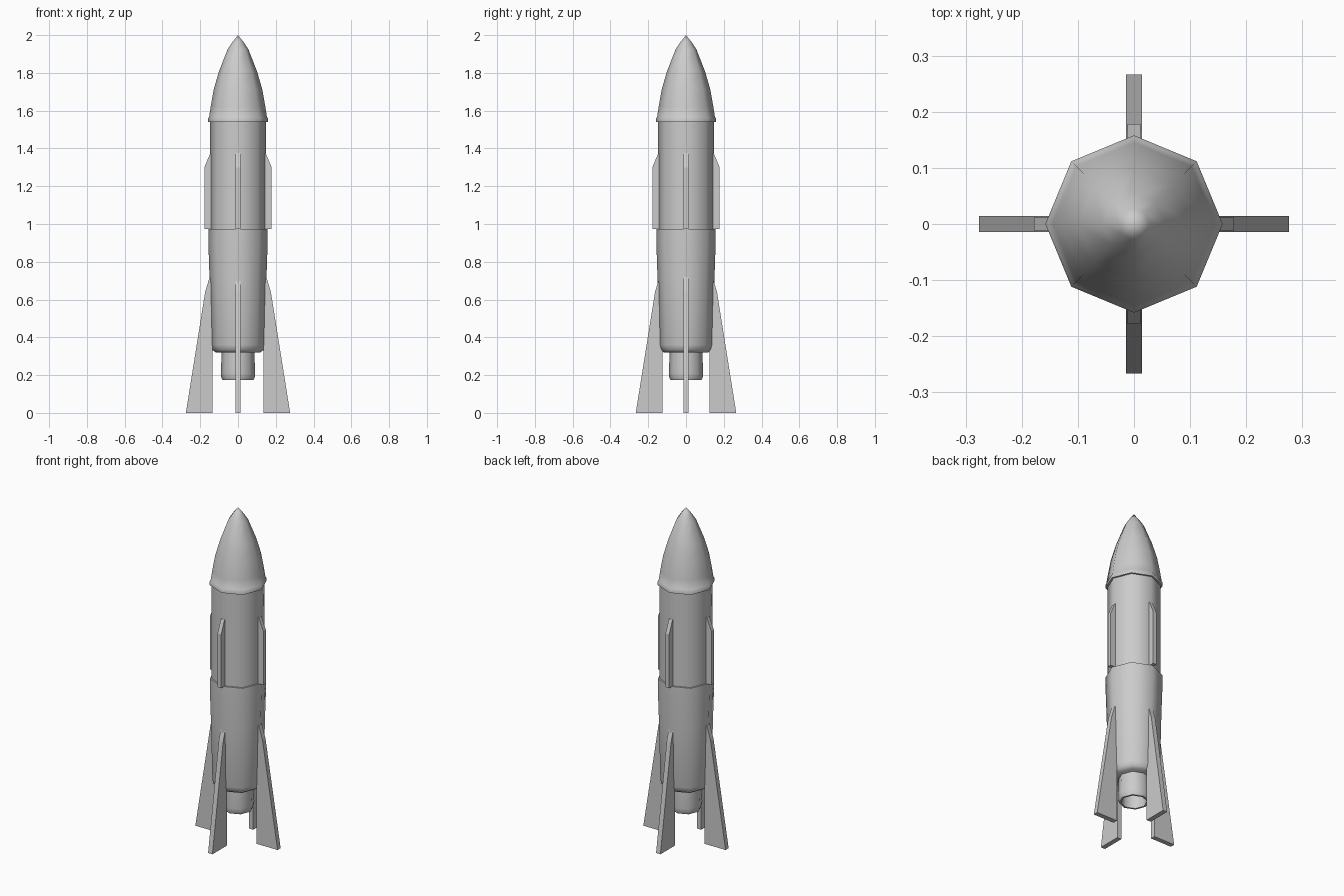
import bpy, bmesh, math
from mathutils import Matrix

if "Cube" in bpy.data.objects:
    bpy.data.objects.remove(bpy.data.objects["Cube"])


def finish(name, bm, smooth=None):
    bmesh.ops.recalc_face_normals(bm, faces=bm.faces)
    me = bpy.data.meshes.new(name)
    bm.to_mesh(me)
    bm.free()
    ob = bpy.data.objects.new(name, me)
    bpy.context.collection.objects.link(ob)
    if smooth:
        bpy.ops.object.select_all(action='DESELECT')
        ob.select_set(True)
        bpy.context.view_layer.objects.active = ob
        bpy.ops.object.shade_smooth_by_angle(angle=math.radians(smooth))
    return ob


def lathe(name, profile, sides=8):
    """Revolve (radius, z) points; corners lie on the x and y axes."""
    bm = bmesh.new()
    rings = []
    for r, z in profile:
        if r == 0:
            rings.append([bm.verts.new((0, 0, z))] * sides)
        else:
            rings.append([bm.verts.new((r * math.cos(2 * math.pi * i / sides),
                                        r * math.sin(2 * math.pi * i / sides), z))
                          for i in range(sides)])
    for a, b in zip(rings, rings[1:]):
        for i in range(sides):
            j = (i + 1) % sides
            bm.faces.new(list(dict.fromkeys((a[i], a[j], b[j], b[i]))))
    return finish(name, bm, 50)


def fin(name, outline, angle, shift=0, half=0.0145):
    """Extrude an (outward, z) outline and turn it around the body."""
    bm = bmesh.new()
    f = bm.faces.new([bm.verts.new((x - shift, -half, z)) for x, z in outline])
    ext = bmesh.ops.extrude_face_region(bm, geom=[f])
    verts = [v for v in ext['geom'] if isinstance(v, bmesh.types.BMVert)]
    bmesh.ops.translate(bm, verts=verts, vec=(0, 2 * half, 0))
    bm.transform(Matrix.Rotation(angle, 4, 'Z'))
    return finish(name, bm)


# Nose cone with its rim
lathe("nose_cone", [(0, 1.54), (0.158, 1.54), (0.158, 1.56), (0.153, 1.567),
                    (0.145, 1.62), (0.128, 1.715), (0.1, 1.81),
                    (0.055, 1.925), (0.028, 1.965), (0, 2.0)])

# Upper and lower body stages
lathe("upper_stage", [(0, 0.96), (0.147, 0.96), (0.147, 1.545), (0, 1.545)])
lathe("lower_stage", [(0, 0.32), (0.117, 0.32), (0.136, 0.333), (0.143, 0.36),
                      (0.151, 0.72), (0.157, 0.9), (0.157, 0.973), (0, 0.973)])

# Hollow engine nozzle
lathe("nozzle", [(0, 0.31), (0.072, 0.31), (0.072, 0.175), (0.083, 0.175),
                 (0.089, 0.19), (0.091, 0.21), (0.086, 0.33)])

# Four large landing fins and four small stabilisers
big = [(0.135, 0), (0.276, 0), (0.174, 0.64), (0.15, 0.72), (0.135, 0.72)]
small = [(0.13, 0.973), (0.178, 0.973), (0.178, 1.3), (0.147, 1.375), (0.13, 1.375)]
for k in range(4):
    a = k * math.pi / 2
    fin(f"landing_fin_{k + 1}", big, a, shift=0.01 * (k % 2))
    fin(f"stabiliser_fin_{k + 1}", small, a, half=0.012)
